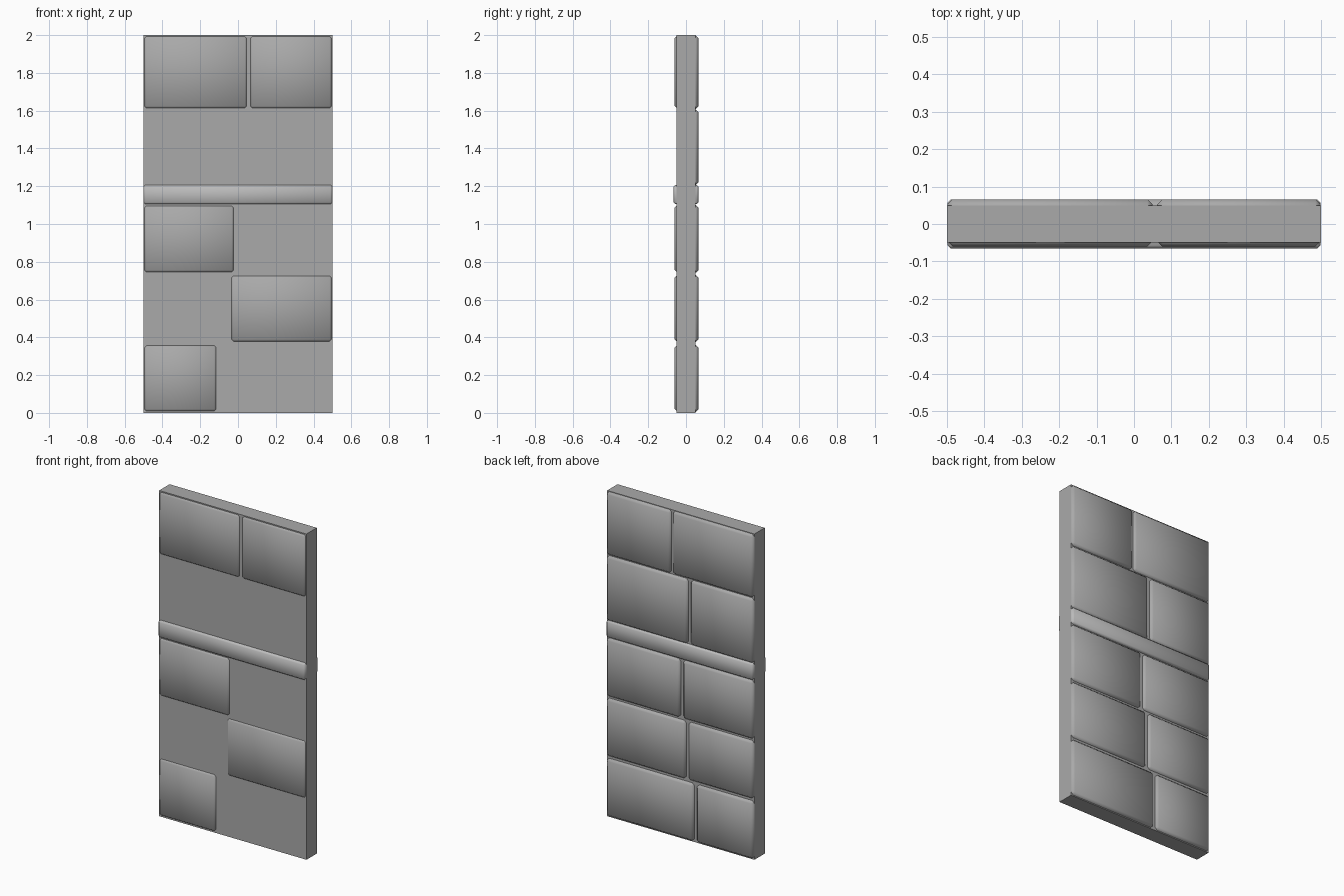
import bpy

if "Cube" in bpy.data.objects:
    bpy.data.objects.remove(bpy.data.objects["Cube"])

def material(name, v):
    m = bpy.data.materials.new(name)
    m.diffuse_color = (v, v, v, 1)
    m.use_nodes = True
    m.node_tree.nodes["Principled BSDF"].inputs["Base Color"].default_value = m.diffuse_color
    return m

stone = material("dark_stone", 0.4)
trim = material("trim_stone", 0.5)

def box(name, x0, x1, y0, y1, z0, z1, bevel=0.0, mat=stone):
    bpy.ops.mesh.primitive_cube_add(size=1, location=((x0+x1)/2, (y0+y1)/2, (z0+z1)/2))
    ob = bpy.context.object
    ob.name = name
    ob.scale = (x1-x0, y1-y0, z1-z0)
    bpy.ops.object.transform_apply(location=False, rotation=False, scale=True)
    ob.data.materials.append(mat)
    if bevel:
        m = ob.modifiers.new("chamfer", 'BEVEL')
        m.width = bevel
        m.segments = 1
        # soft shading across the worn edges
        bpy.ops.object.shade_smooth()
    return ob

# Mortar slab
box("wall_core", -0.5, 0.5, -0.05, 0.05, 0, 2)

# Horizontal trim band through both faces
box("trim_band", -0.499, 0.499, -0.066, 0.066, 1.105, 1.207, 0.009, trim)

# Stone courses: z range, joint edges, front depth of left and right stone
PROUD, FLUSH = -0.06, -0.049
courses = [
    (0.006, 0.36, -0.112, -0.092, PROUD, FLUSH),
    (0.375, 0.73, -0.042, -0.038, FLUSH, PROUD),
    (0.742, 1.1, -0.02, 0.0, PROUD, FLUSH),
    (1.207, 1.605, -0.072, -0.052, FLUSH, FLUSH),
    (1.61, 1.997, 0.05, 0.062, PROUD, PROUD),
]
for i, (z0, z1, a, b, left, right) in enumerate(courses, 1):
    if i == 2:
        a = -0.056
    box(f"stone_{i}_left", -0.499, a, left, 0.066, z0, z1, 0.014)
    box(f"stone_{i}_right", b, 0.499, right, 0.066, z0, z1, 0.014)
